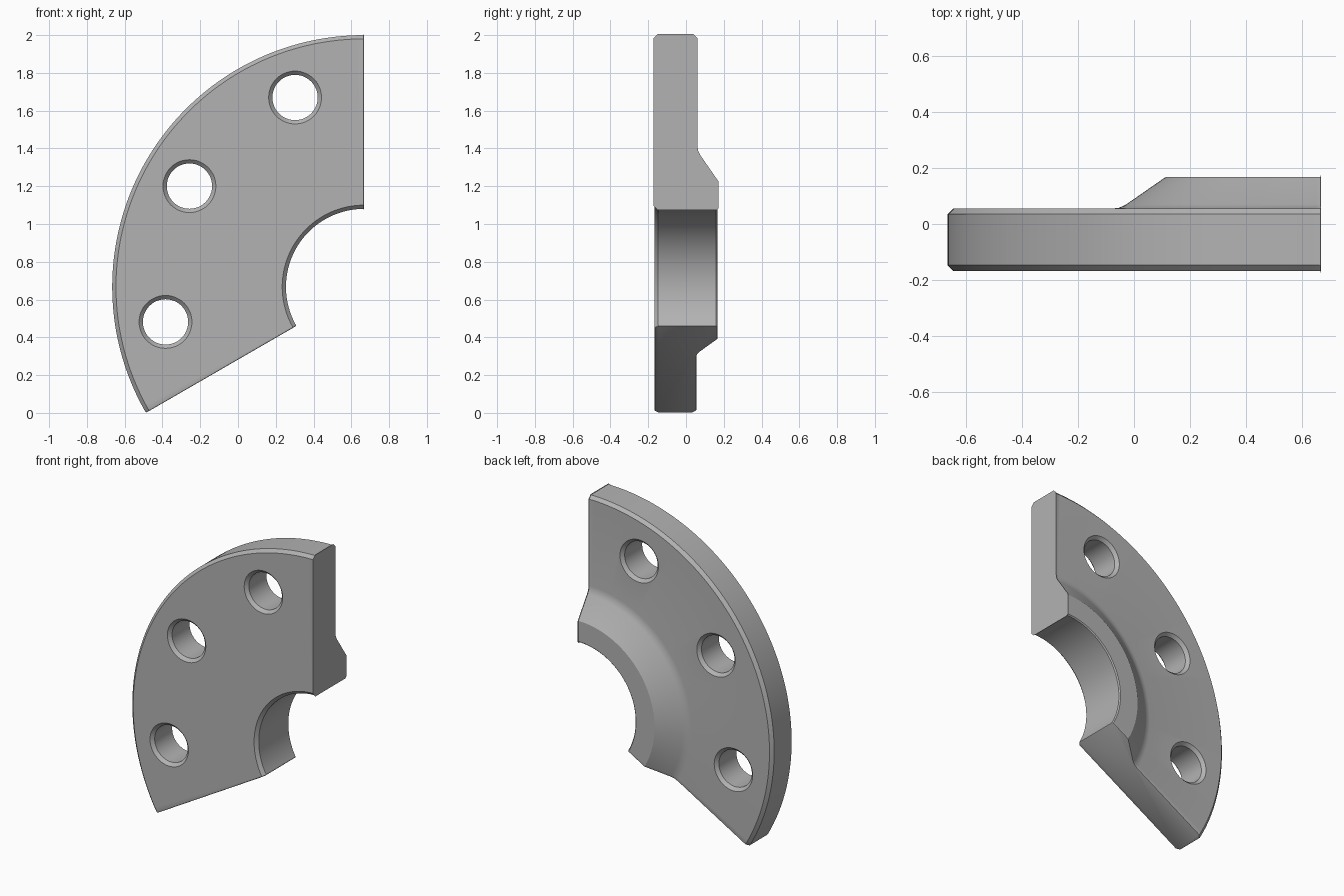
import bpy, bmesh
from math import cos, sin, radians
from mathutils import Matrix, Vector

cube = bpy.data.objects.get("Cube")
if cube:
    bpy.data.objects.remove(cube, do_unlink=True)

steel = bpy.data.materials.new("plain_grey")
steel.use_nodes = True
grey = (0.45, 0.45, 0.45, 1)
steel.diffuse_color = grey
steel.node_tree.nodes["Principled BSDF"].inputs["Base Color"].default_value = grey

AXIS = Vector((0.667, 0, 0.667))   # shared centre of all the arcs
OUTER, BORE, BOLT_RING = 1.333, 0.413, 1.067
FRONT, BACK, HUB = -0.167, 0.055, 0.167
CHAMFER, ROUND = 0.02, 0.007


def polar(radius, degrees, y=0):
    a = radians(degrees)
    return Vector((radius * cos(a), y, radius * sin(a)))


def lathe(name, profile, centre, start, sweep, steps, edge_round=0):
    """Sweep a closed (radius, y) profile around a y axis."""
    bm = bmesh.new()
    ring = [bm.verts.new(polar(r, start, y)) for r, y in profile]
    face = bm.faces.new(ring)
    full = sweep == 360
    bmesh.ops.spin(bm, geom=[face] + list(face.edges) + ring, cent=(0, 0, 0),
                   axis=(0, -1, 0), angle=radians(sweep), steps=steps,
                   use_duplicate=False)
    if full:
        caps = [f for f in bm.faces if len(f.verts) == len(profile)
                and abs(f.normal.y) < 0.001 and len(profile) > 4]
        bmesh.ops.delete(bm, geom=caps, context='FACES_ONLY')
        bmesh.ops.remove_doubles(bm, verts=bm.verts, dist=0.0001)
    elif edge_round:
        # soften the rims of the two straight cut faces
        rims = {e for f in bm.faces if len(f.verts) == len(profile) for e in f.edges}
        bmesh.ops.bevel(bm, geom=list(rims), offset=edge_round, segments=2,
                        profile=0.5, affect='EDGES', clamp_overlap=True)
    bmesh.ops.recalc_face_normals(bm, faces=bm.faces)
    bm.transform(Matrix.Translation(centre))
    mesh = bpy.data.meshes.new(name)
    bm.to_mesh(mesh)
    bm.free()
    obj = bpy.data.objects.new(name, mesh)
    mesh.materials.append(steel)
    bpy.context.collection.objects.link(obj)
    return obj


# Flange segment: plate with chamfered rims and a sloped hub at the back
flange = lathe("flange_segment", [
    (BORE + CHAMFER, FRONT), (OUTER - CHAMFER, FRONT),
    (OUTER, FRONT + CHAMFER), (OUTER, BACK - CHAMFER),
    (OUTER - CHAMFER, BACK), (0.745, BACK), (0.72, 0.058), (0.695, 0.07),
    (0.555, HUB), (BORE + ROUND, HUB), (BORE, HUB - ROUND),
    (BORE, FRONT + CHAMFER)], AXIS, 90, 120, 80, 0.006)

# Bolt holes, countersunk on both sides
HOLE, OVER = 0.12, 0.02
SINK = HOLE + CHAMFER
for angle in (110, 150, 190):
    cutter = lathe("hole_cutter", [
        (0, FRONT - OVER), (SINK + OVER, FRONT - OVER), (HOLE, FRONT + CHAMFER),
        (HOLE, BACK - CHAMFER), (SINK + OVER, BACK + OVER), (0, BACK + OVER)],
        AXIS + polar(BOLT_RING, angle), 0, 360, 48)
    cutter.hide_render = True
    cut = flange.modifiers.new("bolt_hole", 'BOOLEAN')
    cut.operation, cut.solver, cut.object = 'DIFFERENCE', 'EXACT', cutter
    bpy.context.view_layer.objects.active = flange
    bpy.ops.object.modifier_apply(modifier=cut.name)
    bpy.data.objects.remove(cutter, do_unlink=True)

bpy.ops.object.select_all(action='DESELECT')
flange.select_set(True)
bpy.context.view_layer.objects.active = flange
bpy.ops.object.shade_smooth_by_angle(angle=radians(30))
